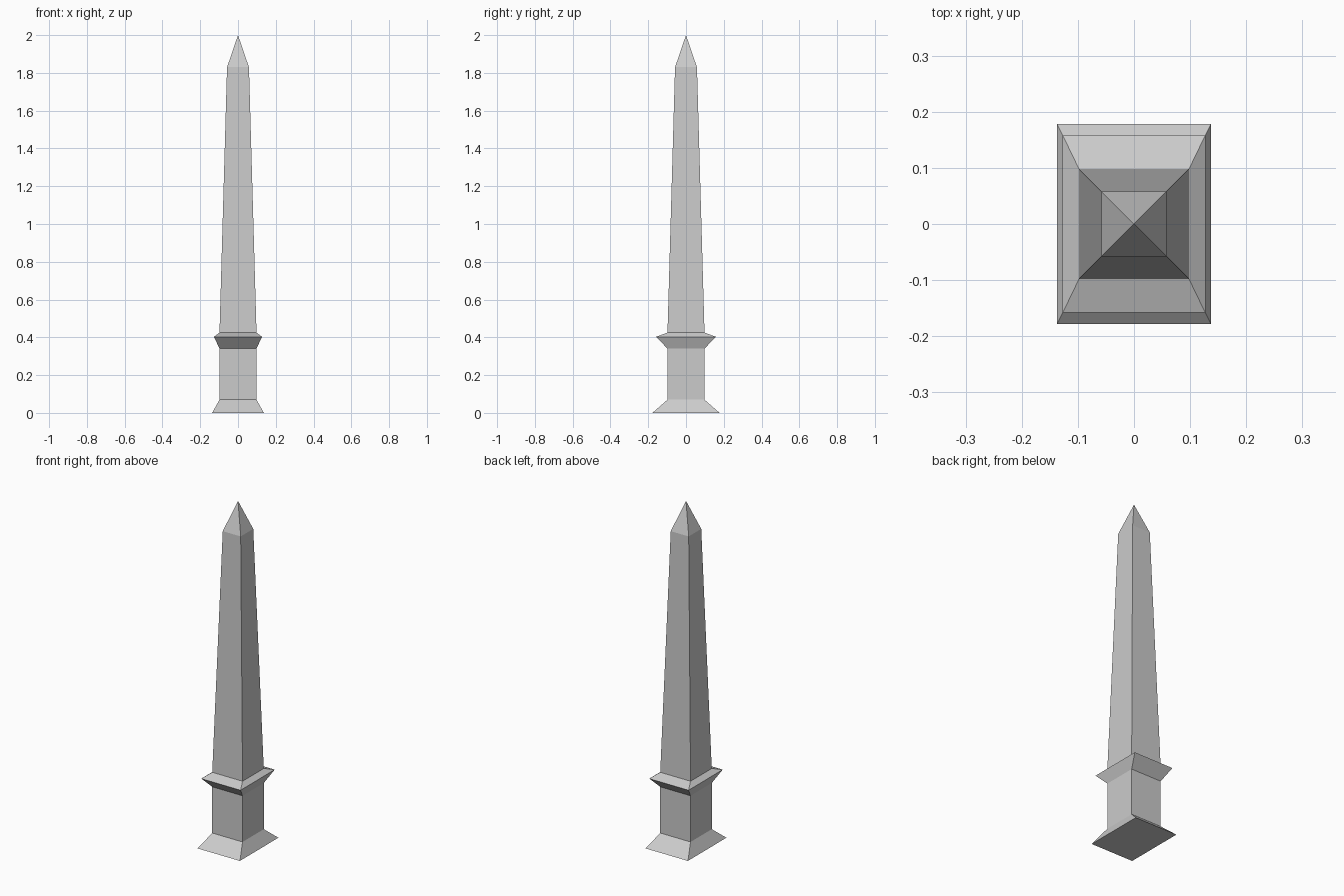
import bpy
import bmesh

if "Cube" in bpy.data.objects:
    bpy.data.objects.remove(bpy.data.objects["Cube"])


def loft(name, sections, cap_bottom=False, tip=None):
    """Skin rectangular sections (z, half_x, half_y); optionally close below or to a point."""
    bm = bmesh.new()
    rings = [[bm.verts.new((sx * hx, sy * hy, z))
              for sx, sy in ((-1, -1), (1, -1), (1, 1), (-1, 1))]
             for z, hx, hy in sections]
    for low, high in zip(rings, rings[1:]):
        for i in range(4):
            j = (i + 1) % 4
            bm.faces.new((low[i], low[j], high[j], high[i]))
    if cap_bottom:
        bm.faces.new(rings[0][::-1])
    if tip is not None:
        apex = bm.verts.new((0, 0, tip))
        for i in range(4):
            bm.faces.new((rings[-1][i], rings[-1][(i + 1) % 4], apex))
    mesh = bpy.data.meshes.new(name)
    bm.to_mesh(mesh)
    bm.free()
    obj = bpy.data.objects.new(name, mesh)
    bpy.context.collection.objects.link(obj)
    return obj


W = 0.098  # half width of the square pedestal

# Flared foot, closed underneath
loft("foot", [(0, 0.137, 0.178), (0.07, W, W)], cap_bottom=True)
# Square pedestal block
loft("pedestal", [(0.07, W, W), (0.34, W, W)])
# Projecting collar, deeper than it is wide
loft("collar", [(0.34, W, W), (0.403, 0.127, 0.158), (0.425, W, W)])
# Tapering shaft
loft("shaft", [(0.425, W, W), (1.83, 0.058, 0.058)])
# Pyramid cap
loft("pyramid_cap", [(1.83, 0.058, 0.058)], tip=2.0)
